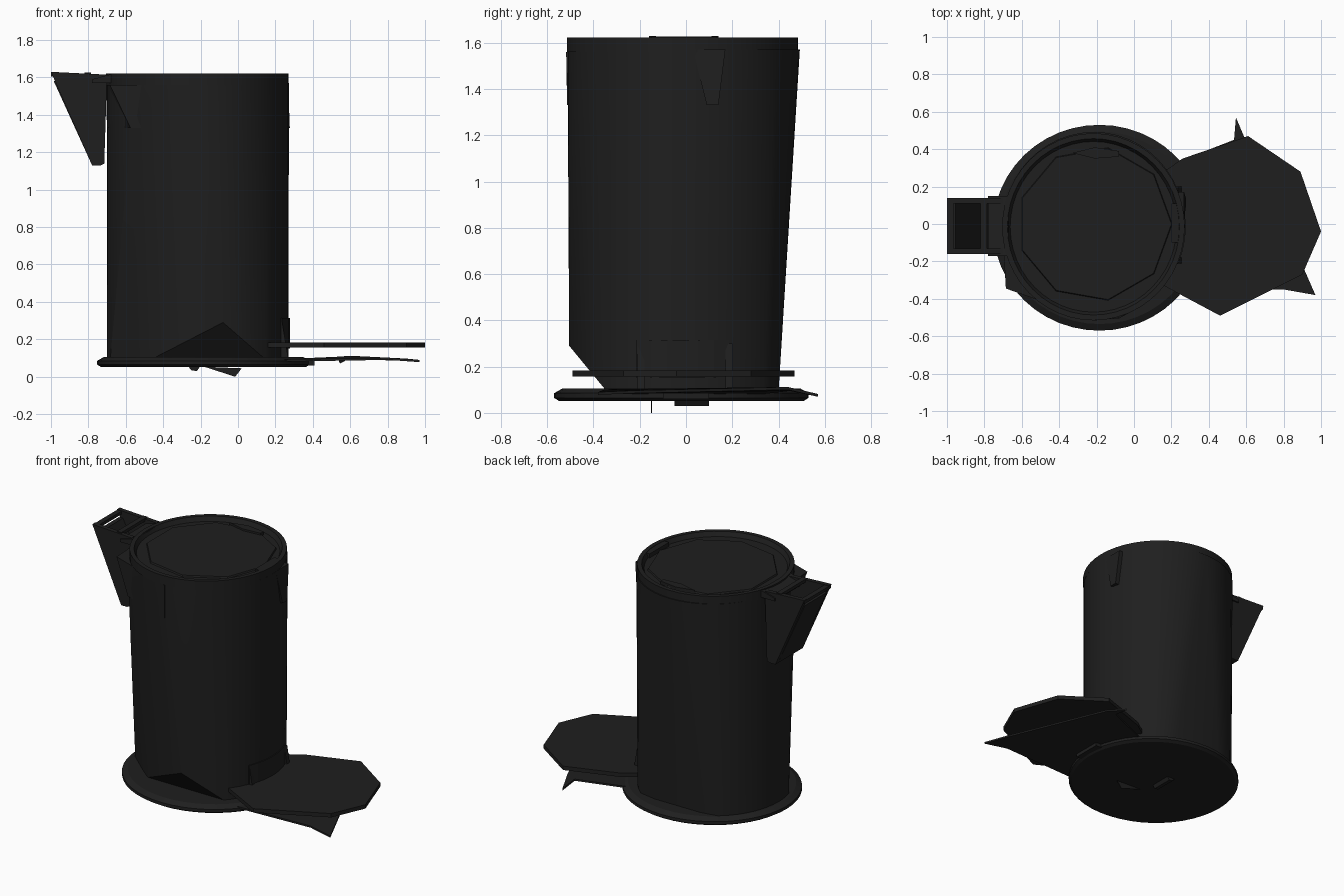
import bpy, bmesh, math

if "Cube" in bpy.data.objects:
    bpy.data.objects.remove(bpy.data.objects["Cube"])

black = bpy.data.materials.new("matte black")
black.diffuse_color = (0.0135, 0.0135, 0.0135, 1)
black.use_nodes = True
black.node_tree.nodes["Principled BSDF"].inputs["Base Color"].default_value = black.diffuse_color


def add(name, verts, faces, smooth=False):
    me = bpy.data.meshes.new(name)
    me.from_pydata(verts, [], faces)
    me.materials.append(black)
    ob = bpy.data.objects.new(name, me)
    bpy.context.collection.objects.link(ob)
    bm = bmesh.new()
    bm.from_mesh(me)
    if not faces:  # loose points become a faceted convex shell
        bmesh.ops.convex_hull(bm, input=bm.verts[:])
    bmesh.ops.recalc_face_normals(bm, faces=bm.faces)
    bm.to_mesh(me)
    bm.free()
    if smooth:
        bpy.ops.object.select_all(action='DESELECT')
        ob.select_set(True)
        bpy.context.view_layer.objects.active = ob
        bpy.ops.object.shade_smooth_by_angle(angle=math.radians(15))
    return ob


def loft(name, rings, smooth=True):
    """Closed skin over a stack of equal-length rings."""
    n = len(rings[0])
    faces = [(k * n + i, k * n + (i + 1) % n, (k + 1) * n + (i + 1) % n, (k + 1) * n + i)
             for k in range(len(rings) - 1) for i in range(n)]
    faces += [tuple(range(n)), tuple((len(rings) - 1) * n + i for i in range(n))]
    return add(name, [p for r in rings for p in r], faces, smooth)


def ring(cx, cy, rx, ry, z, n=48):
    return [(cx + rx * math.cos(2 * math.pi * i / n), cy + ry * math.sin(2 * math.pi * i / n), z)
            for i in range(n)]


def box(name, lo, hi):
    x0, y0, z0 = lo
    x1, y1, z1 = hi
    return loft(name, [[(x0, y0, z), (x1, y0, z), (x1, y1, z), (x0, y1, z)] for z in (z0, z1)], False)


def prism_y(name, xz, y0, y1):
    """Side profile in x/z extruded along y."""
    return loft(name, [[(x, y, z) for x, z in xz] for y in (y0, y1)], False)


CX, CY = -0.215, -0.015

# Bin body: round top, bottom flattened at the back and cut away at the front left
top = ring(CX, CY + 0.005, 0.487, 0.502, 1.57)
bottom = [p for i, p in enumerate(ring(CX, CY, 0.485, 0.495, 0.09))
          if p[1] < 0.40 and not 195 < i * 7.5 < 318]
corners = [(-0.39, 0.40, 0.09), (-0.04, 0.40, 0.09),
           (-0.54, -0.27, 0.09), (-0.45, -0.345, 0.10), (0.15, -0.34, 0.09),
           (-0.08, -0.505, 0.29), (-0.57, -0.375, 1.33)]
add("bin_body", top + bottom + corners, [], True)

# Lid with a raised rim and slightly sunken, low-sided panel
loft("lid", [ring(-0.217, CY, r, r * 1.025, z) for r, z in
             ((0.47, 1.56), (0.488, 1.56), (0.488, 1.622), (0.46, 1.622), (0.445, 1.592))])
loft("lid_panel", [ring(-0.21, 0.0, 0.42, 0.42, 1.58, 9), ring(-0.21, 0.0, 0.41, 0.41, 1.602, 9)], False)
box("lid_hinge", (0.20, -0.10, 1.58), (0.25, 0.11, 1.62))
loft("lid_catch", [[(-0.33, 0.38, z), (-0.21, 0.35, z), (-0.08, 0.36, z), (-0.08, 0.39, z), (-0.21, 0.41, z)]
                   for z in (1.58, 1.615)], False)

# Base disc
loft("base", [ring(-0.185, -0.02, r + 0.018, r, z) for r, z in
              ((0.53, 0.052), (0.55, 0.065), (0.55, 0.085), (0.515, 0.105))])

# Carrying handle: two tapering cheeks, a sloping plate and top bars
cheek = [(-1.0, 1.63), (-0.70, 1.615), (-0.715, 1.14), (-0.735, 1.13), (-0.78, 1.13)]
for name, y in (("front", -0.16), ("back", 0.11)):
    prism_y("handle_cheek_" + name, cheek, y, y + 0.03)
prism_y("handle_slope", [(-0.985, 1.58), (-0.955, 1.58), (-0.735, 1.14), (-0.78, 1.13)], -0.13, 0.11)
for name, x in (("outer", -1.0), ("middle", -0.82)):
    box("handle_bar_" + name, (x, -0.15, 1.605), (x + 0.035, 0.135, 1.626))
prism_y("handle_mount", [(-0.78, 1.59), (-0.67, 1.62), (-0.67, 1.57), (-0.78, 1.57)], -0.17, 0.15)

# Angular plate standing proud at the front left, below the lid
loft("side_plate", [
    [(-0.70, -0.10, 1.56), (-0.685, -0.345, 1.56), (-0.20, -0.518, 1.56), (-0.20, -0.44, 1.56), (-0.60, -0.10, 1.56)],
    [(-0.70, -0.10, 1.33), (-0.575, -0.38, 1.33), (-0.20, -0.514, 1.33), (-0.20, -0.44, 1.33), (-0.60, -0.10, 1.33)]],
    False)

# Small wedge tab on the hinge side
loft("hinge_tab", [[(0.24, a, z), (x, a, z), (x, b, z), (0.24, b, z)]
                   for a, b, x, z in ((0.09, 0.14, 0.277, 1.33), (0.03, 0.17, 0.268, 1.57))], False)

# Foot pedal
outline = [(0.16, -0.33), (0.46, -0.49), (0.90, -0.27), (1.0, -0.04),
           (0.89, 0.28), (0.61, 0.47), (0.26, 0.35), (0.16, 0.28)]
loft("pedal", [[(x, y, z) for x, y in outline] for z in (0.157, 0.184)], False)

# Lower pedal sheet with two pointed corners
sheet = [(0.20, -0.36, 0.08), (0.80, -0.35, 0.09), (0.97, -0.38, 0.078), (0.90, -0.22, 0.085),
         (0.60, 0.44, 0.10), (0.545, 0.57, 0.07), (0.535, 0.45, 0.095), (0.20, 0.32, 0.08)]
loft("pedal_sheet", [[(x, y, z + d) for x, y, z in sheet] for d in (0, 0.012)], False)
box("pedal_tongue", (0.25, -0.10, 0.06), (0.41, 0.10, 0.09))

# Curved bracket hugging the body above the pedal, with splayed legs
arc = [math.radians(a) for a in range(-24, 25, 8)]
loft("pedal_bracket", [[(CX + r * math.cos(s * a), CY + r * math.sin(s * a), z)
                        for r, s in ((0.492, 1), (0.45, -1)) for a in arc]
                       for z in (0.15, 0.315)], False)
for name, y in (("front", -0.21), ("back", 0.17)):
    prism_y("pedal_leg_" + name, [(0.235, 0.30), (0.13, 0.10), (0.27, 0.09)], y, y + 0.03)
box("pedal_pivot", (0.10, -0.20, 0.09), (0.25, 0.10, 0.16))

# Small foot parts under the base
prism_y("foot_fin", [(-0.18, 0.053), (0.02, 0.045), (-0.015, 0.0)], -0.152, -0.147)
prism_y("foot_pad", [(-0.27, 0.06), (-0.25, 0.035), (-0.22, 0.03), (-0.20, 0.06)], -0.05, 0.10)
